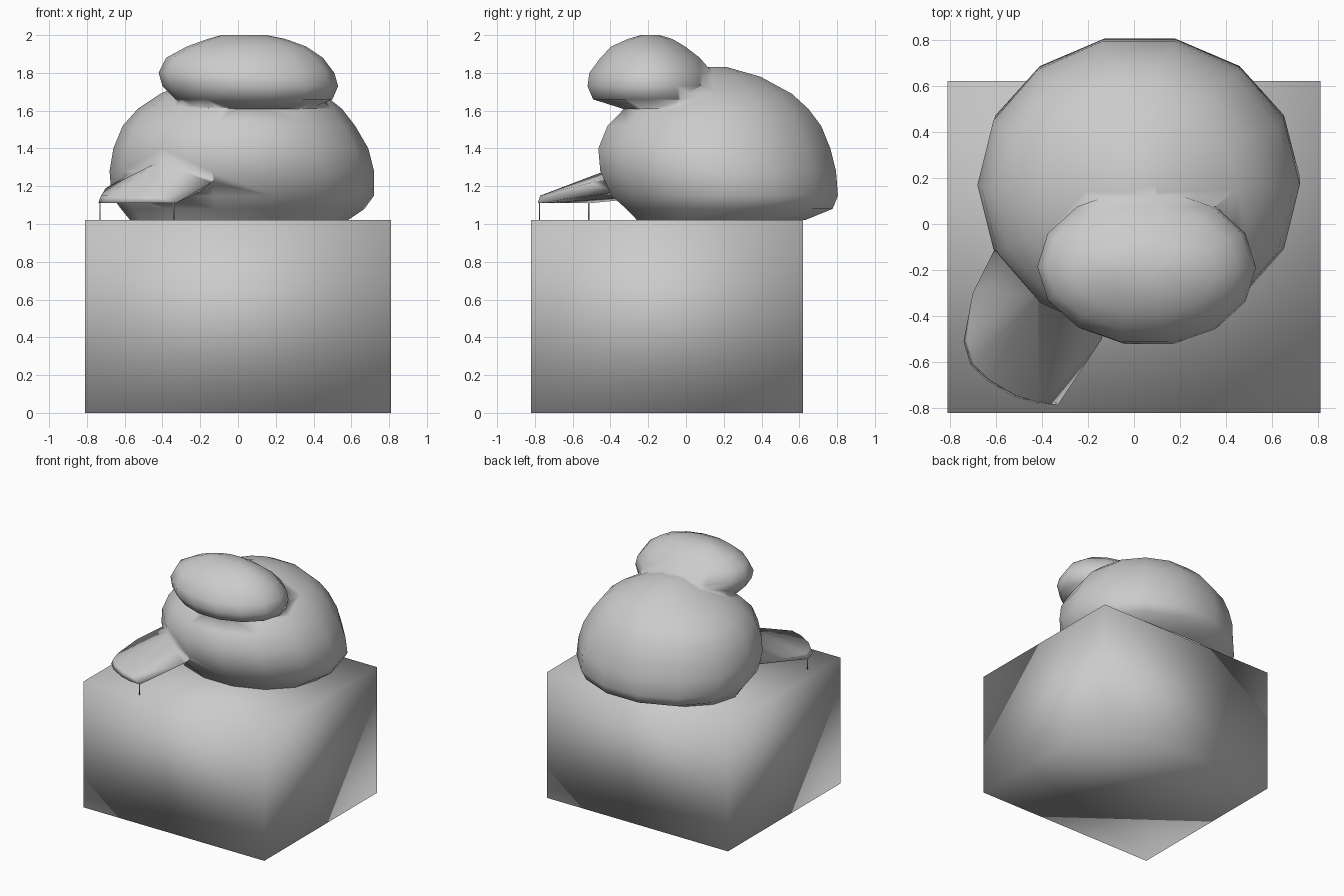
import bpy, bmesh
from math import sin, cos, tau

if "Cube" in bpy.data.objects:
    bpy.data.objects.remove(bpy.data.objects["Cube"])


def new_object(name, bm):
    bmesh.ops.recalc_face_normals(bm, faces=bm.faces)
    for f in bm.faces:
        f.smooth = True
    mesh = bpy.data.meshes.new(name)
    bm.to_mesh(mesh)
    bm.free()
    ob = bpy.data.objects.new(name, mesh)
    bpy.context.collection.objects.link(ob)
    return ob


def loft(name, rings, sides=14):
    """Closed stack of elliptical rings given as (z, x0, x1, y0, y1)."""
    bm = bmesh.new()
    loops = []
    for z, x0, x1, y0, y1 in rings:
        cx, cy, rx, ry = (x0 + x1) / 2, (y0 + y1) / 2, (x1 - x0) / 2, (y1 - y0) / 2
        loops.append([bm.verts.new((cx + rx * cos(tau * i / sides),
                                    cy + ry * sin(tau * i / sides), z))
                      for i in range(sides)])
    for a, b in zip(loops, loops[1:]):
        for i in range(sides):
            j = (i + 1) % sides
            bm.faces.new((a[i], a[j], b[j], b[i]))
    bm.faces.new(loops[0][::-1])
    bm.faces.new(loops[-1])
    return new_object(name, bm)


def box(name, x0, x1, y0, y1, z0, z1):
    bm = bmesh.new()
    bmesh.ops.create_cube(bm, size=1)
    for v in bm.verts:
        v.co = ((x0 + x1) / 2 + v.co.x * (x1 - x0),
                (y0 + y1) / 2 + v.co.y * (y1 - y0),
                (z0 + z1) / 2 + v.co.z * (z1 - z0))
    return new_object(name, bm)


# Square block the shape sits on
box("base_block", -0.81, 0.81, -0.82, 0.62, 0, 1.02)

# Large rounded body
body = loft("body", [
    (1.02, -0.57, 0.58, -0.27, 0.64),
    (1.08, -0.62, 0.67, -0.33, 0.79),
    (1.15, -0.67, 0.72, -0.41, 0.82),
    (1.28, -0.68, 0.72, -0.47, 0.81),
    (1.40, -0.66, 0.69, -0.48, 0.78),
    (1.52, -0.61, 0.62, -0.43, 0.73),
    (1.61, -0.53, 0.55, -0.34, 0.66),
    (1.69, -0.41, 0.45, -0.26, 0.57),
    (1.78, -0.21, 0.27, -0.12, 0.40),
    (1.83, -0.06, 0.10, 0.05, 0.22)])

# Flattened upper lobe overhanging the front
upper = loft("upper_lobe", [
    (1.61, -0.25, 0.38, -0.34, 0.10),
    (1.66, -0.33, 0.50, -0.50, 0.14),
    (1.73, -0.40, 0.53, -0.53, 0.15),
    (1.80, -0.42, 0.51, -0.52, 0.15),
    (1.88, -0.38, 0.45, -0.46, 0.08),
    (1.94, -0.27, 0.36, -0.40, 0.00),
    (1.98, -0.16, 0.25, -0.31, -0.07),
    (2.00, -0.09, 0.15, -0.24, -0.14)])

# Wedge-shaped flap reaching to the front left corner
bm = bmesh.new()
tip = [(-0.74, -0.51), (-0.71, -0.61), (-0.64, -0.68),
       (-0.52, -0.75), (-0.42, -0.78), (-0.33, -0.785)]
for x, y in tip:
    bm.verts.new((x, y, 1.11))
for x, y in tip[:-1]:
    bm.verts.new((x * 0.98, y * 0.99, 1.15))
for p in [(-0.70, -0.30, 1.19), (-0.60, -0.10, 1.25), (-0.42, -0.30, 1.33),
          (-0.14, -0.50, 1.22), (-0.10, -0.30, 1.25),
          (-0.50, -0.10, 1.15), (-0.20, -0.38, 1.17)]:
    bm.verts.new(p)
bmesh.ops.convex_hull(bm, input=bm.verts)
flap = new_object("flap", bm)

# Merge lobe and flap into the body
for part in (upper, flap):
    mod = body.modifiers.new("union", "BOOLEAN")
    mod.operation = "UNION"
    mod.solver = "EXACT"
    mod.object = part
    bpy.context.view_layer.objects.active = body
    bpy.ops.object.modifier_apply(modifier=mod.name)
    bpy.data.objects.remove(part)

# Open the underside where the body rests on the block
bm = bmesh.new()
bm.from_mesh(body.data)
bmesh.ops.delete(bm, geom=[f for f in bm.faces if f.calc_center_median().z < 1.025],
                 context="FACES")
for f in bm.faces:
    f.smooth = True
bm.to_mesh(body.data)
bm.free()

# Thin pins under the flap corners
for i, (x, y) in enumerate([(-0.73, -0.515), (-0.34, -0.775)]):
    box(f"flap_pin_{i + 1}", x - 0.003, x + 0.003, y - 0.003, y + 0.003, 1.02, 1.12)
